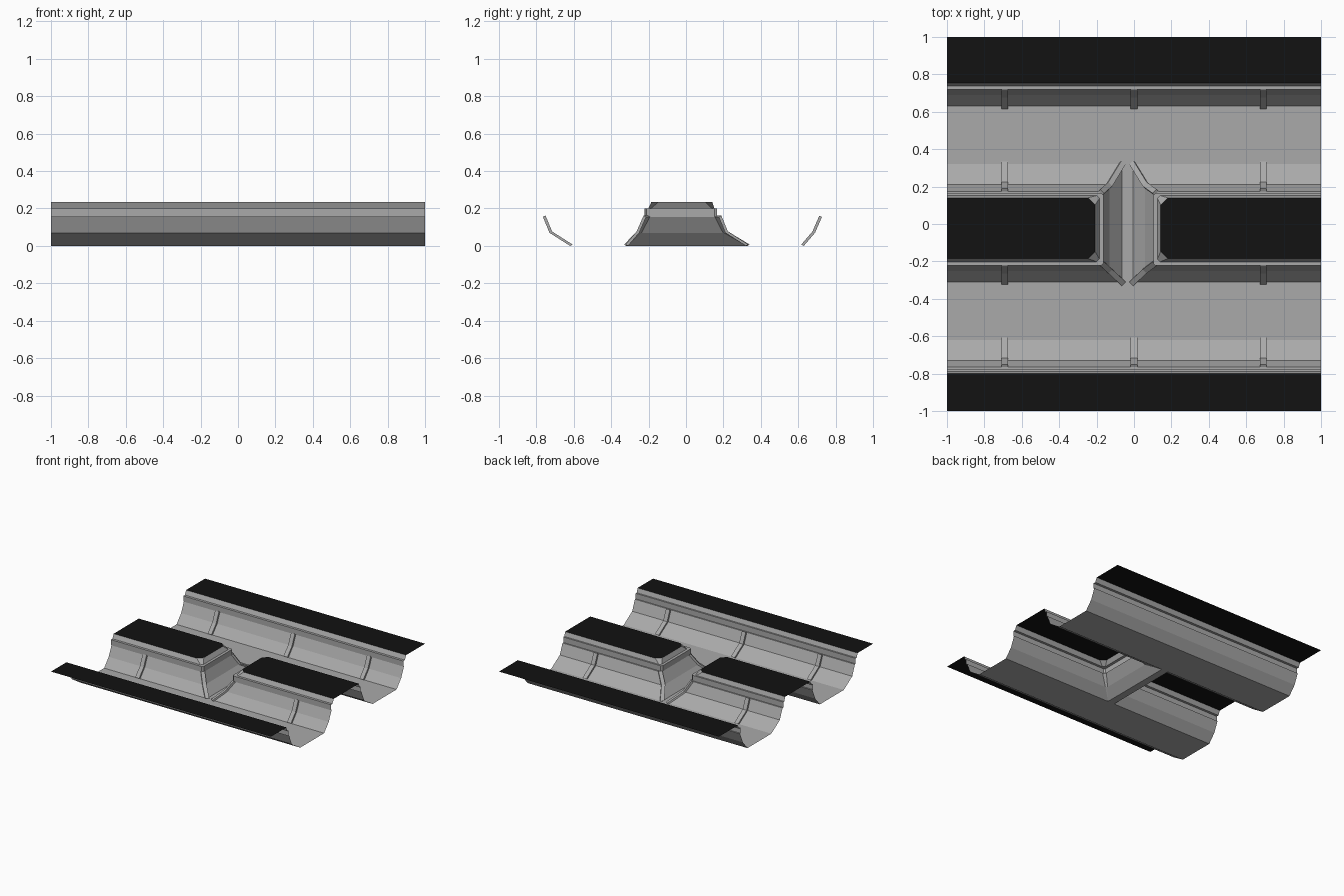
import bpy, bmesh
from mathutils import Vector

if "Cube" in bpy.data.objects:
    bpy.data.objects.remove(bpy.data.objects["Cube"])


def material(name, value):
    m = bpy.data.materials.new(name)
    m.diffuse_color = (value, value, value, 1)
    m.use_nodes = True
    m.node_tree.nodes["Principled BSDF"].inputs["Base Color"].default_value = m.diffuse_color
    return m


GREY = material("stone grey", 0.40)
BLACK = material("ground black", 0.006)

# Wall profile levels: foot, bend, under trim, trim bottom, trim top, ledge, rim
Z = [0, 0.07, 0.155, 0.155, 0.20, 0.20, 0.235]
NORTH = [0.63, 0.69, 0.727, 0.718, 0.718, 0.738, 0.755]
ISLE_N = [0.32, 0.21, 0.175, 0.165, 0.165, 0.152, 0.14]
PITCH = 0.94                      # spacing of the two channels
ISLE_S = [y - PITCH for y in NORTH]
SOUTH = [y - PITCH for y in ISLE_N]
LEFT_X = [-0.065, -0.13, -0.17, -0.163, -0.163, -0.185, -0.208]
RIGHT_X = [-0.005, 0.06, 0.11, 0.103, 0.103, 0.125, 0.143]
CHAMFER = [0, 0.012, 0.02, 0.012, 0.012, 0.015, 0.038]


def finish(name, bm, mat):
    bmesh.ops.remove_doubles(bm, verts=bm.verts, dist=1e-5)
    mesh = bpy.data.meshes.new(name)
    bm.to_mesh(mesh)
    bm.free()
    mesh.materials.append(mat)
    ob = bpy.data.objects.new(name, mesh)
    bpy.context.collection.objects.link(ob)
    return ob


def loft(name, rows):
    bm = bmesh.new()
    vs = [[bm.verts.new(p) for p in row] for row in rows]
    for a, b in zip(vs, vs[1:]):
        for i in range(len(a) - 1):
            bm.faces.new((a[i], a[i + 1], b[i + 1], b[i]))
    return finish(name, bm, GREY)


def plate(name, pts, z, mat):
    bm = bmesh.new()
    bm.faces.new([bm.verts.new((x, y, z)) for x, y in pts])
    return finish(name, bm, mat)


def rect(x0, x1, y0, y1):
    return [(x0, y0), (x1, y0), (x1, y1), (x0, y1)]


def rib(name, path, out, width=0.035, thick=0.014):
    """Bent strip lying on a wall, standing out towards the channel."""
    out = Vector(out).normalized()
    side = Vector((-out.y, out.x, 0)) * width / 2
    lift = out * thick + Vector((0, 0, thick * 0.5))
    bm = bmesh.new()
    rings = []
    for p in path:
        p = Vector(p)
        rings.append([bm.verts.new(q) for q in
                      (p - side, p + side, p + side + lift, p - side + lift)])
    for a, b in zip(rings, rings[1:]):
        for i in range(4):
            j = (i + 1) % 4
            bm.faces.new((a[i], a[j], b[j], b[i]))
    bm.faces.new(rings[0])
    bm.faces.new(rings[-1])
    bmesh.ops.recalc_face_normals(bm, faces=bm.faces)
    finish(name, bm, GREY)


# Outer channel walls with trim
loft("north_wall", [[(-1, y, z), (1, y, z)] for y, z in zip(NORTH, Z)])
loft("south_wall", [[(1, y, z), (-1, y, z)] for y, z in zip(SOUTH, Z)])

# Outer ground
plate("north_ground", rect(-1, 1, NORTH[-1], 1), Z[-1], BLACK)
plate("south_ground", rect(-1, 1, -1, SOUTH[-1]), Z[-1], BLACK)

# Channel floors and the crossing floor
plate("north_floor", rect(-1, 1, ISLE_N[0], NORTH[0]), 0, GREY)
plate("south_floor", rect(-1, 1, SOUTH[0], ISLE_S[0]), 0, GREY)
plate("crossing_floor", rect(LEFT_X[0], RIGHT_X[0], ISLE_S[0], ISLE_N[0]), 0, GREY)

# Two islands between the channels, with cut corners and mitre ribs
for label, xs, s in (("left", LEFT_X, -1), ("right", RIGHT_X, 1)):
    rows = []
    for x, ys, yn, c, z in zip(xs, ISLE_S, ISLE_N, CHAMFER, Z):
        row = [(s, ys, z), (x + s * c, ys, z), (x, ys + c, z),
               (x, yn - c, z), (x + s * c, yn, z), (s, yn, z)]
        rows.append(row if s < 0 else row[::-1])
    loft(label + "_island_wall", rows)
    plate(label + "_island_ground", [p[:2] for p in rows[-1]], Z[-1], BLACK)
    for tag, ys, d in (("north", ISLE_N, 1), ("south", ISLE_S, -1)):
        path = [(xs[i] + s * CHAMFER[i] / 2, ys[i] - d * CHAMFER[i] / 2, Z[i])
                for i in range(3)]
        rib(f"{label}_{tag}_corner_rib", path, (-s, d, 0), 0.03)

# Ribs along the straight walls
for tag, ys, d, places in (("north", NORTH, -1, (-0.69, 0, 0.69)),
                           ("south", SOUTH, 1, (-0.69, 0, 0.69)),
                           ("island_north", ISLE_N, 1, (-0.69, 0.69)),
                           ("island_south", ISLE_S, -1, (-0.69, 0.69))):
    for n, x in enumerate(places):
        rib(f"{tag}_rib_{n + 1}", [(x, ys[i], Z[i]) for i in range(3)], (0, d, 0))
